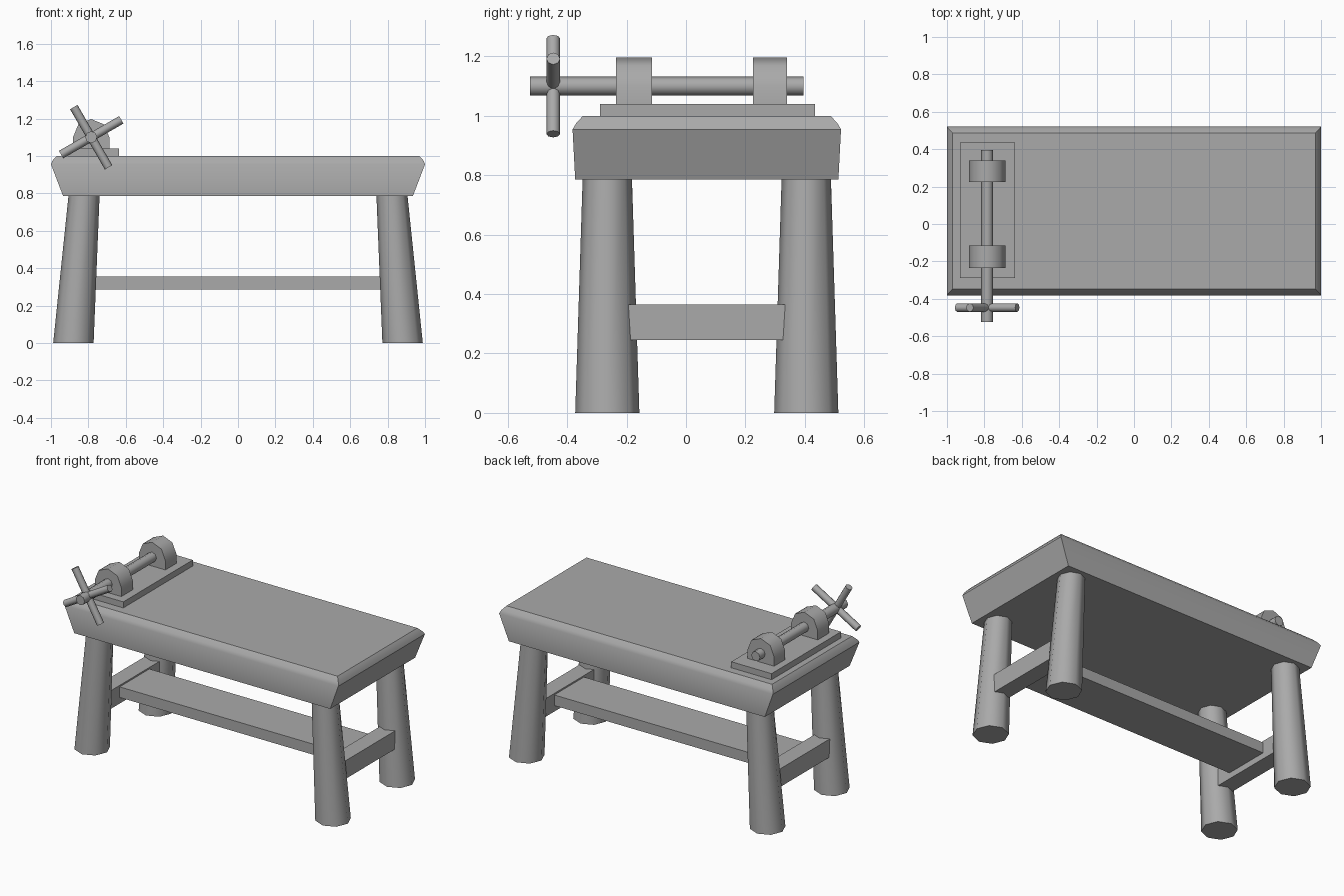
import bpy, bmesh, math
from mathutils import Vector

old = bpy.data.objects.get("Cube")
if old:
    bpy.data.objects.remove(old, do_unlink=True)

grey = bpy.data.materials.new("plain grey")
grey.use_nodes = True
COLOUR = (0.4, 0.4, 0.4, 1)
grey.diffuse_color = COLOUR
grey.node_tree.nodes["Principled BSDF"].inputs["Base Color"].default_value = COLOUR

MID_Y = 0.07            # centre line of the table
SCREW_X, SCREW_Z = -0.785, 1.1


def loft(name, rings, smooth=None):
    """Skin a stack of equal-length rings and cap both ends."""
    bm = bmesh.new()
    rows = [[bm.verts.new(p) for p in ring] for ring in rings]
    n = len(rows[0])
    for a, b in zip(rows, rows[1:]):
        for i in range(n):
            j = (i + 1) % n
            bm.faces.new((a[i], a[j], b[j], b[i]))
    bm.faces.new(rows[0][::-1])
    bm.faces.new(rows[-1])
    bmesh.ops.recalc_face_normals(bm, faces=bm.faces)
    mesh = bpy.data.meshes.new(name)
    bm.to_mesh(mesh)
    bm.free()
    mesh.materials.append(grey)
    obj = bpy.data.objects.new(name, mesh)
    bpy.context.collection.objects.link(obj)
    if smooth:
        bpy.ops.object.select_all(action='DESELECT')
        obj.select_set(True)
        bpy.context.view_layer.objects.active = obj
        bpy.ops.object.shade_smooth_by_angle(angle=math.radians(smooth))
    return obj


def rect(hx, hy, z, cx=0, cy=MID_Y):
    return [(cx + sx * hx, cy + sy * hy, z)
            for sx, sy in ((-1, -1), (1, -1), (1, 1), (-1, 1))]


def box(name, x, y, z):
    cx, cy = sum(x) / 2, sum(y) / 2
    hx, hy = x[1] - cx, y[1] - cy
    return loft(name, [rect(hx, hy, h, cx, cy) for h in z])


def rod(name, start, end, r, sides=6):
    a, b = Vector(start), Vector(end)
    d = (b - a).normalized()
    u = Vector((0, 1, 0)) if abs(d.y) < 0.5 else Vector((1, 0, 0))
    v = d.cross(u)
    turns = [math.tau * i / sides for i in range(sides)]
    return loft(name, [[p + r * (u * math.cos(t) + v * math.sin(t)) for t in turns]
                       for p in (a, b)], 65)


# Thick table top, flared sides with a softened upper edge
loft("table_top", [rect(0.935, 0.443, 0.785), rect(1, 0.452, 0.955),
                   rect(0.992, 0.44, 0.975), rect(0.97, 0.417, 1.0)], 35)

# Splayed, tapering legs and the cross rails between them
SIDES = 8
for sx, side in ((-1, "right"), (1, "left")):
    for sy, end in ((-1, "front"), (1, "back")):
        rings = []
        for cx, r, z in ((0.88, 0.108, 0), (0.823, 0.083, 0.79)):
            rings.append([(sx * cx + r * math.cos(math.tau * i / SIDES),
                           MID_Y + sy * 0.335 + r * math.sin(math.tau * i / SIDES), z)
                          for i in range(SIDES)])
        loft(f"{end}_{side}_leg", rings, 65)
    box(f"{side}_rail", sorted((sx * 0.805, sx * 0.915)), (-0.25, 0.39), (0.245, 0.365))
box("long_stretcher", (-0.82, 0.82), (-0.085, 0.225), (0.285, 0.355))

# Vice: base plate, two arched jaws, screw and crossed handles
box("vice_plate", (-0.93, -0.635), (-0.29, 0.435), (0.99, 1.04))
for name, y0, y1 in (("front_jaw", -0.235, -0.115), ("back_jaw", 0.225, 0.34)):
    arch = [(0.097 * math.cos(math.pi * i / 4), 0.097 * math.sin(math.pi * i / 4))
            for i in range(5)]
    outline = [(0.097, -0.08)] + arch + [(-0.097, -0.08)]
    loft(name, [[(SCREW_X + x, y, SCREW_Z + z) for x, z in outline] for y in (y0, y1)], 50)
rod("vice_screw", (SCREW_X, -0.525, SCREW_Z), (SCREW_X, 0.395, SCREW_Z), 0.032, 8)
for i, angle in enumerate((30, 120)):
    dx, dz = (0.186 * f(math.radians(angle)) for f in (math.cos, math.sin))
    rod(f"vice_handle_{i + 1}", (SCREW_X - dx, -0.447, SCREW_Z - dz),
        (SCREW_X + dx, -0.447, SCREW_Z + dz), 0.023, 8)
